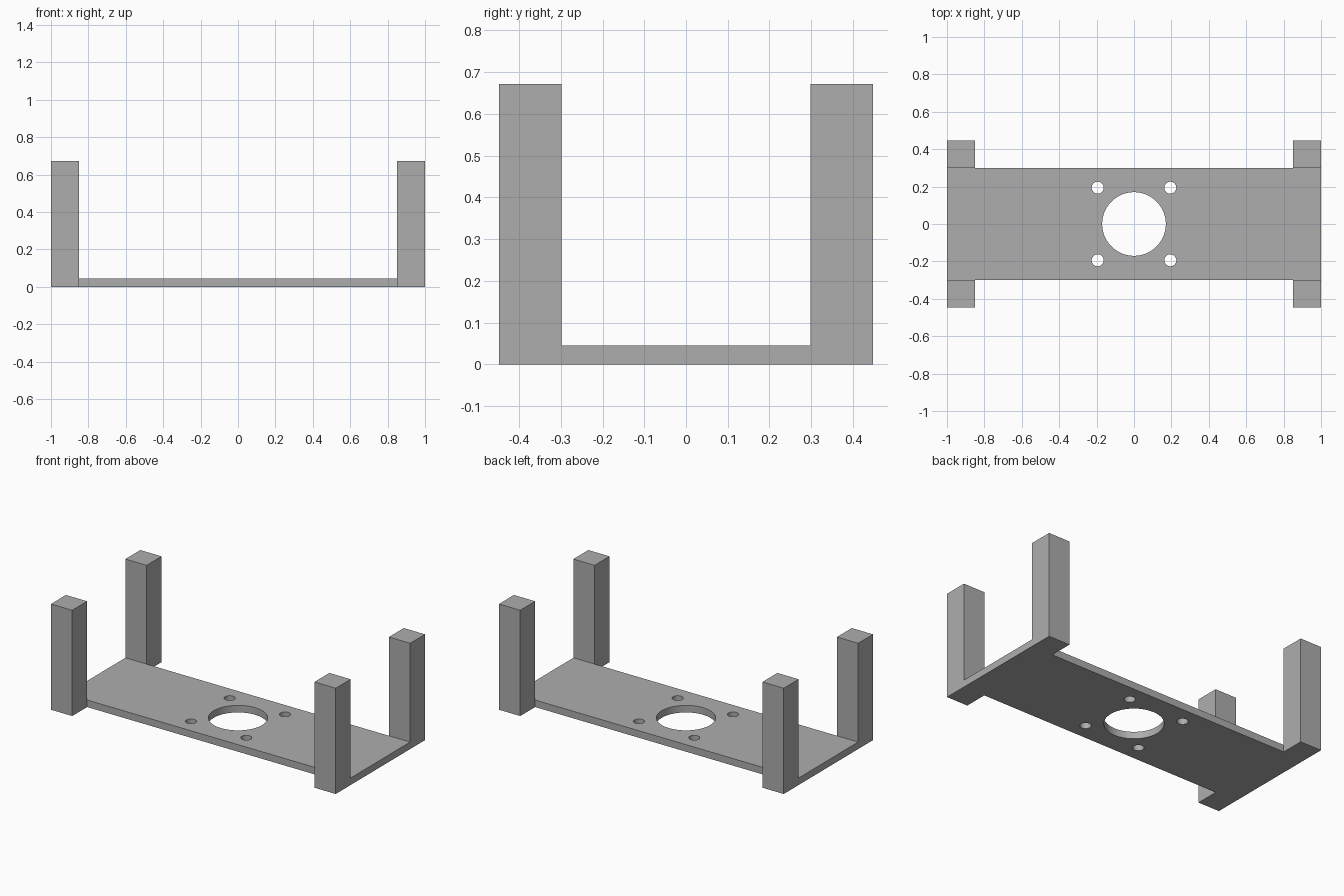
import bpy, bmesh, math

if "Cube" in bpy.data.objects:
    bpy.data.objects.remove(bpy.data.objects["Cube"], do_unlink=True)

U = 2 / 134                      # one design unit
HALF_X, HALF_Y = 67 * U, 30 * U
POST, WALL = 10 * U, 0.8 * U
THICK, HEIGHT = 3 * U, 45 * U

grey = bpy.data.materials.new("mid_grey")
grey.use_nodes = True
colour = (0.42, 0.42, 0.42, 1)
grey.diffuse_color = colour
grey.node_tree.nodes["Principled BSDF"].inputs["Base Color"].default_value = colour


def raise_faces(bm, faces, dz):
    """Extrude faces vertically and return the moved faces."""
    out = bmesh.ops.extrude_face_region(bm, geom=faces)["geom"]
    bmesh.ops.translate(bm, vec=(0, 0, dz),
                        verts=[g for g in out if isinstance(g, bmesh.types.BMVert)])
    return [g for g in out if isinstance(g, bmesh.types.BMFace)]


# Footprint: a grid of cells with the front and back middle cells left out
bm = bmesh.new()
xs = [-HALF_X, POST - HALF_X, HALF_X - POST, HALF_X]
ys = [-HALF_Y, POST - HALF_Y, HALF_Y - POST, HALF_Y]
grid = [[bm.verts.new((x, y, 0)) for y in ys] for x in xs]
for i in range(3):
    for j in range(3):
        if i != 1 or j == 1:
            bm.faces.new((grid[i][j], grid[i + 1][j], grid[i + 1][j + 1], grid[i][j + 1]))
bmesh.ops.delete(bm, geom=[v for v in bm.verts if not v.link_faces], context='VERTS')

# Plate thickness, then four corner posts hollowed down to the plate
top = raise_faces(bm, bm.faces[:], THICK)
corners = [f for f in top if abs(f.calc_center_median().x) > HALF_X - POST
           and abs(f.calc_center_median().y) > HALF_Y - POST]
posts = raise_faces(bm, corners, HEIGHT - THICK)
bmesh.ops.recalc_face_normals(bm, faces=bm.faces[:])
bmesh.ops.inset_individual(bm, faces=posts, thickness=WALL, use_even_offset=True)
raise_faces(bm, posts, THICK - HEIGHT)
bmesh.ops.recalc_face_normals(bm, faces=bm.faces[:])
bmesh.ops.dissolve_limit(bm, angle_limit=0.01, verts=bm.verts[:], edges=bm.edges[:])

mesh = bpy.data.meshes.new("mounting_plate_with_posts")
bm.to_mesh(mesh)
bm.free()
mesh.materials.append(grey)
plate = bpy.data.objects.new("mounting_plate_with_posts", mesh)
bpy.context.collection.objects.link(plate)


# Round openings: one large centre hole and four screw holes
def drill(name, x, y, radius, sides):
    bpy.ops.mesh.primitive_cylinder_add(vertices=sides, radius=radius,
                                        depth=THICK * 4, location=(x, y, THICK / 2))
    cutter = bpy.context.object
    cutter.name = name
    cutter.hide_render = True
    cutter.data.materials.append(grey)
    bpy.context.view_layer.objects.active = plate
    cut = plate.modifiers.new(name, 'BOOLEAN')
    cut.operation, cut.solver, cut.object = 'DIFFERENCE', 'EXACT', cutter
    bpy.ops.object.modifier_apply(modifier=cut.name)
    bpy.data.objects.remove(cutter, do_unlink=True)


drill("centre_hole", 0, 0, 11.4 * U, 96)
for sx in (-1, 1):
    for sy in (-1, 1):
        drill("screw_hole", sx * 13 * U, sy * 13 * U, 2.15 * U, 48)

# Smooth hole walls, sharp edges elsewhere
bpy.ops.object.select_all(action='DESELECT')
plate.select_set(True)
bpy.context.view_layer.objects.active = plate
bpy.ops.object.shade_smooth_by_angle(angle=math.radians(30))
